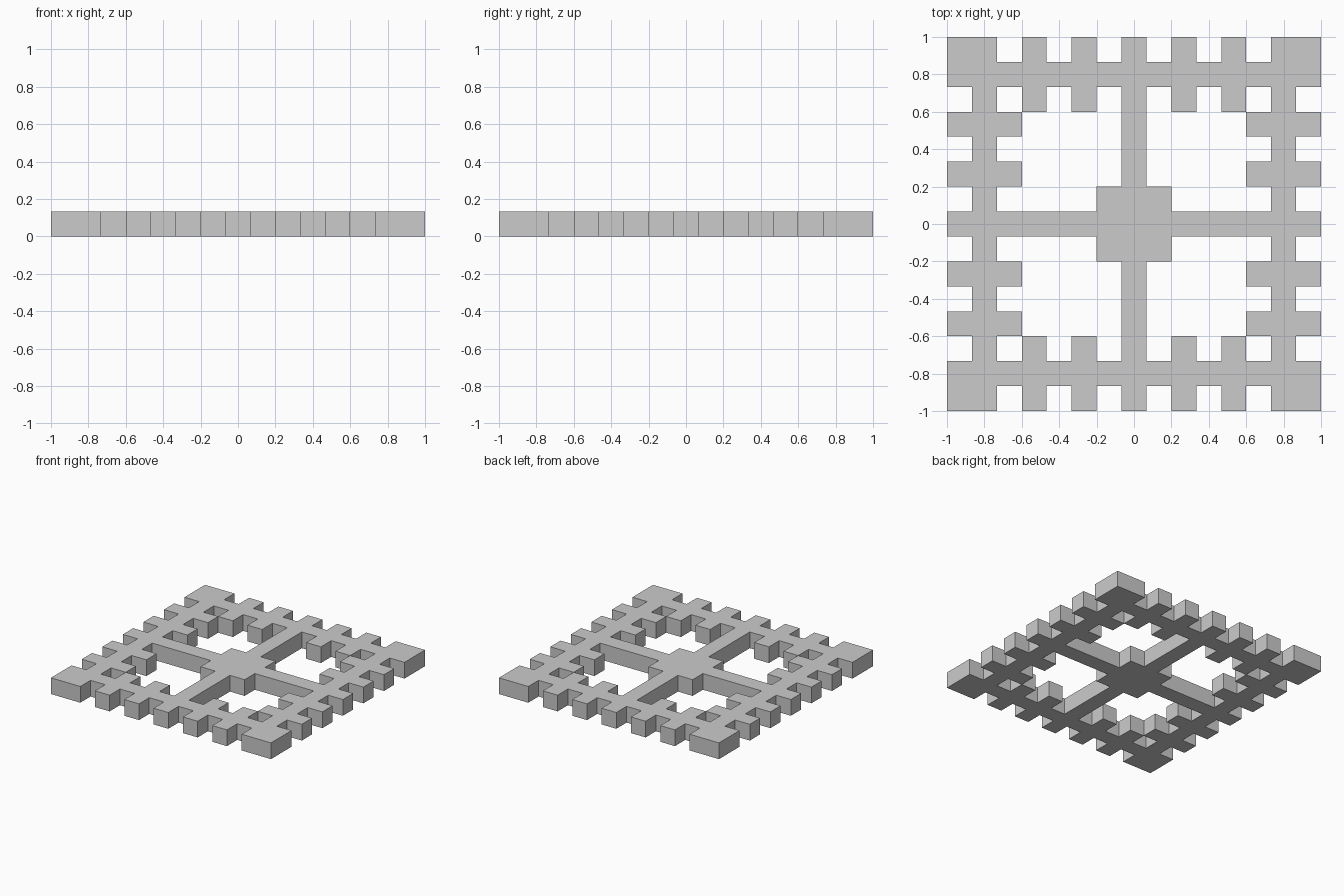
import bpy, bmesh

if "Cube" in bpy.data.objects:
    bpy.data.objects.remove(bpy.data.objects["Cube"])

N = 15              # panel is a 15 x 15 module grid
S = 2 / N           # module size, also the thickness
cells = set()


def block(x0, x1, y0, y1):
    """Fill modules x0..x1-1, y0..y1-1 and the three quarter-turn copies."""
    for x in range(x0, x1):
        for y in range(y0, y1):
            for _ in range(4):
                cells.add((x, y))
                x, y = N - 1 - y, x


block(0, 2, 0, 2)             # corner pads
block(1, 14, 1, 2)            # frame rails
for t in (3, 5, 9, 11):       # teeth crossing the rails
    block(t, t + 1, 0, 3)
block(7, 8, 0, 7)             # spokes
block(6, 9, 6, 9)             # central hub

# Fuse all parts into one closed slab: walls only where no neighbour exists
bm = bmesh.new()
verts = {}


def vert(i, j, k):
    if (i, j, k) not in verts:
        verts[i, j, k] = bm.verts.new((i * S - 1, j * S - 1, k * S))
    return verts[i, j, k]


for x, y in sorted(cells):
    ring = [(x, y), (x + 1, y), (x + 1, y + 1), (x, y + 1)]
    bm.faces.new([vert(*p, 1) for p in ring])
    bm.faces.new([vert(*p, 0) for p in reversed(ring)])
    for n, (dx, dy) in enumerate([(0, -1), (1, 0), (0, 1), (-1, 0)]):
        if (x + dx, y + dy) not in cells:
            a, b = ring[n], ring[(n + 1) % 4]
            bm.faces.new([vert(*a, 0), vert(*b, 0), vert(*b, 1), vert(*a, 1)])

mesh = bpy.data.meshes.new("lattice_panel")
bm.to_mesh(mesh)
bm.free()
bpy.context.collection.objects.link(bpy.data.objects.new("lattice_panel", mesh))
